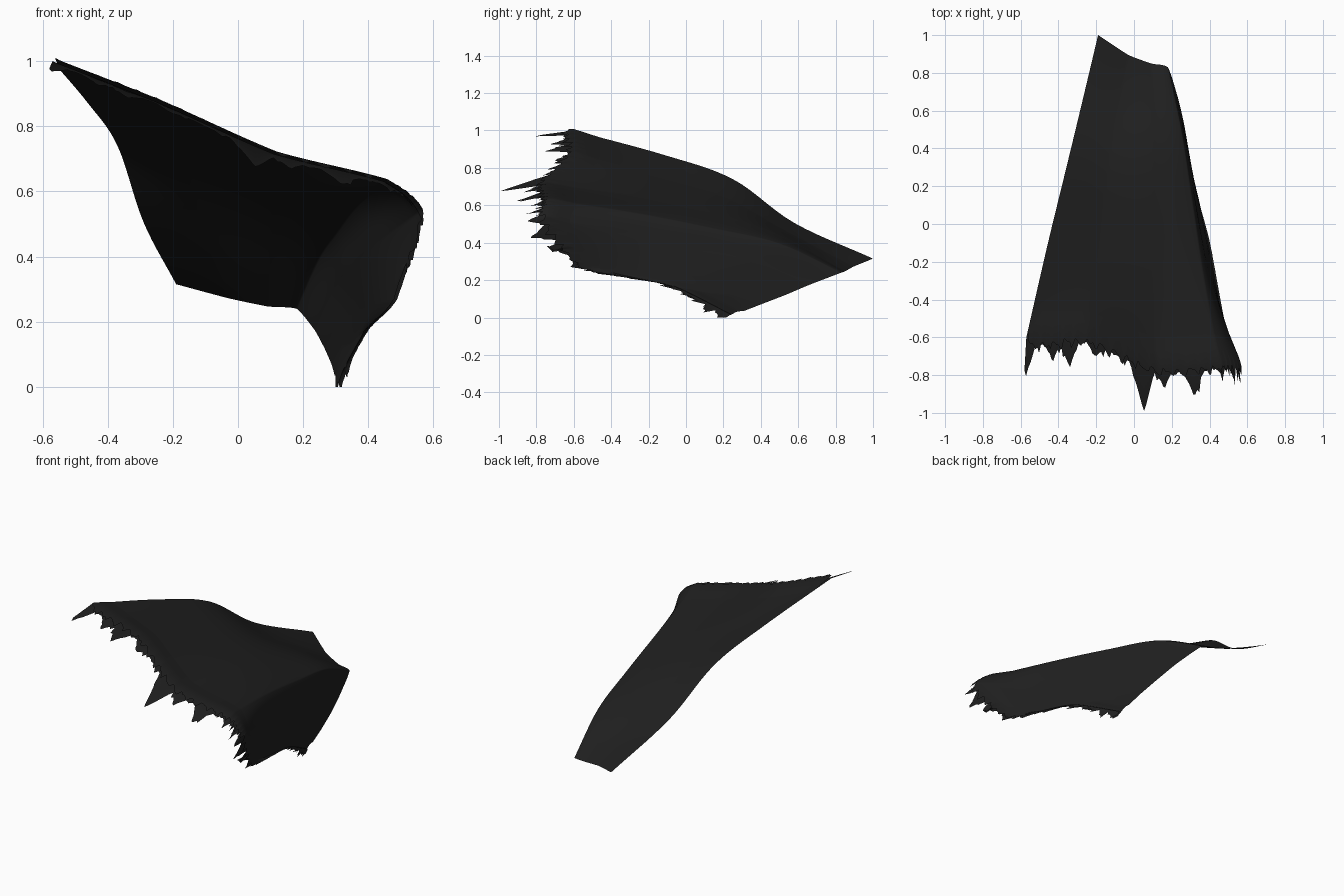
import bpy, random
from mathutils import Vector

if "Cube" in bpy.data.objects:
    bpy.data.objects.remove(bpy.data.objects["Cube"])

random.seed(4)

# Lengthwise folds of the cloth, each running from the gathered end to the torn hem
FOLDS = [
    [(-.19, 1, .315), (-.29, .58, .505), (-.37, .25, .74), (-.46, -.12, .87), (-.57, -.60, 1.0)],
    [(-.03, .895, .272), (-.10, .52, .47), (-.15, .20, .645), (-.20, -.18, .76), (-.25, -.58, .875)],
    [(.09, .85, .247), (.10, .5, .44), (.10, .15, .56), (.105, -.25, .645), (.11, -.74, .715)],
    [(.18, .83, .24), (.25, .5, .395), (.305, .15, .475), (.365, -.25, .555), (.45, -.72, .63)],
    [(.235, .66, .175), (.295, .35, .30), (.35, 0, .37), (.425, -.35, .44), (.555, -.73, .535)],
    [(.265, .53, .12), (.315, .25, .20), (.37, -.02, .23), (.42, -.28, .25), (.475, -.53, .265)],
    [(.287, .40, .07), (.315, .25, .115), (.35, .10, .135), (.37, 0, .155), (.39, -.08, .17)],
    [(.297, .31, .035), (.30, .285, .033), (.30, .27, .03), (.30, .25, .02), (.30, .24, .015)],
]
# Large torn points: position across the hem, length
TEETH = [(.03, .20), (.47, .13), (.75, .17), (1.15, .10), (1.85, .28), (2.15, .12),
         (2.6, .18), (3.1, .10), (3.6, .10), (4.0, .12), (4.3, .14), (4.65, .10), (5.0, .08),
         (5.35, .08), (5.7, .07), (6.1, .07), (6.45, .06), (6.95, .05)]
PER_FOLD, ROWS = 32, 28


def spline(points, s, k=.5):
    """Smooth curve through points, s in 0..len-1; lower k is tighter."""
    n = len(points)
    i = min(int(s), n - 2)
    f = s - i
    b, c = points[i], points[i + 1]
    a = points[i - 1] if i else b * 2 - c
    d = points[i + 2] if i + 2 < n else c * 2 - b
    curve = 0.5 * (2 * b + (c - a) * f + (2 * a - 5 * b + 4 * c - d) * f * f
                   + (3 * b - a - 3 * c + d) * f ** 3)
    return b.lerp(c, f).lerp(curve, 2 * k)


def tear_length(v):
    big = max(size * max(0, 1 - abs(v - at) / (.17 if v >= at else .26)) for at, size in TEETH)
    base = .045 if .1 < v < 3.4 else .01
    return max(big, base) + random.choice((0, 0, .01, .02, .05)) * random.random()


def fringe_length(v):
    return (.03 + .06 * ((v * 5.3) % 1)) * (.6 + .4 * random.random())


folds = [[Vector(p) for p in f] for f in FOLDS]
columns = (len(folds) - 1) * PER_FOLD + 1


def build_sheet(name, first_row, length, lift):
    """Weave columns running from first_row to the torn hem."""
    verts, faces = [], []
    for c in range(columns):
        v = c / PER_FOLD
        line = [spline([f[k] for f in folds], v, .22) for k in range(5)]
        col = [spline(line, 4 * r / ROWS) for r in range(ROWS + 1)]
        # torn thread continuing past the hem, drooping a little
        d = (col[-1] - col[-2]).normalized()
        d.x *= .25
        if v < 4.6:
            d.z -= .38
        if v > 6.6:
            d.z -= .3
        d.normalize()
        col.append(col[-1] + d * length(v))
        col = col[first_row:]
        for k, p in enumerate(col):
            rise = lift * k / (len(col) - 1)
            verts.append((p.x + rise, p.y, max(p.z + rise * (1 if v < 4 else .2), 0)))
    n = len(verts) // columns
    for c in range(columns - 1):
        for r in range(n - 1):
            a = c * n + r
            faces.append((a, a + 1, a + n + 1, a + n))
    mesh = bpy.data.meshes.new(name)
    mesh.from_pydata(verts, [], faces)
    mesh.materials.append(black)
    for p in mesh.polygons:
        p.use_smooth = True
    sheet = bpy.data.objects.new(name, mesh)
    bpy.context.collection.objects.link(sheet)


black = bpy.data.materials.new("charcoal cloth")
black.diffuse_color = (.0145, .0145, .0145, 1)
black.use_nodes = True
black.node_tree.nodes["Principled BSDF"].inputs["Base Color"].default_value = black.diffuse_color

# Main cloth and a short frayed layer along its hem
build_sheet("torn_cloth", 0, tear_length, 0)
build_sheet("frayed_hem", ROWS - 2, fringe_length, .012)
